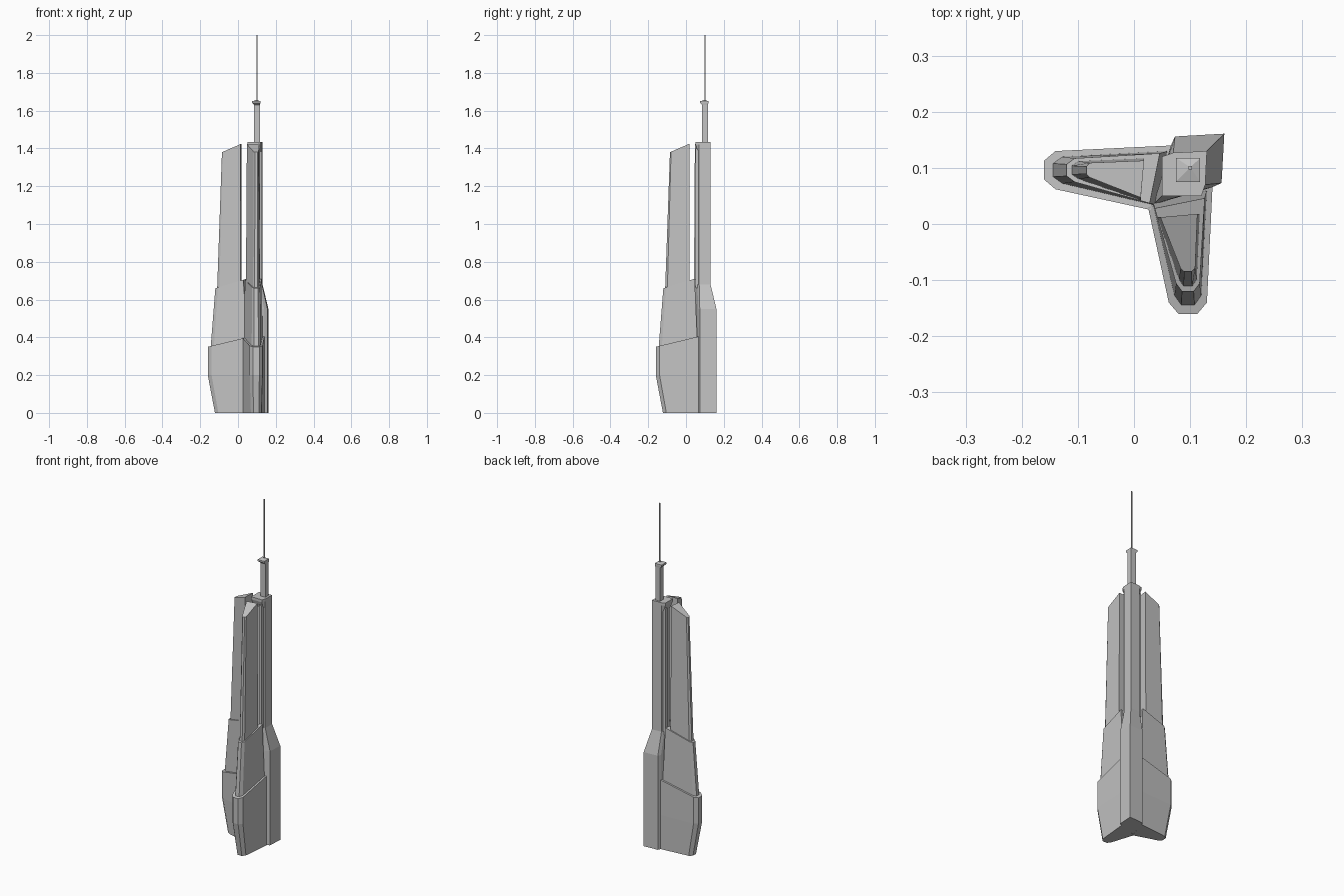
import bpy, bmesh

cube = bpy.data.objects.get("Cube")
if cube:
    bpy.data.objects.remove(cube, do_unlink=True)

grey = bpy.data.materials.new("concrete_grey")
grey.use_nodes = True
colour = (0.55, 0.55, 0.55, 1)
grey.diffuse_color = colour
grey.node_tree.nodes["Principled BSDF"].inputs["Base Color"].default_value = colour


def loft(name, rings, swap=False):
    """Skin a stack of matching rings; swap mirrors across the x = y diagonal."""
    bm = bmesh.new()
    rows = [[bm.verts.new((y, x, z) if swap else (x, y, z)) for x, y, z in r] for r in rings]
    n = len(rows[0])
    for a, b in zip(rows, rows[1:]):
        for i in range(n):
            j = (i + 1) % n
            bm.faces.new((a[i], a[j], b[j], b[i]))
    bm.faces.new(rows[0][::-1])
    bm.faces.new(rows[-1])
    bmesh.ops.recalc_face_normals(bm, faces=bm.faces)
    mesh = bpy.data.meshes.new(name)
    bm.to_mesh(mesh)
    bm.free()
    mesh.materials.append(grey)
    obj = bpy.data.objects.new(name, mesh)
    bpy.context.collection.objects.link(obj)


def wing_ring(tip, half, cut, inner_l, inner_r, z_tip, z_in):
    """Wedge plan with a chamfered nose; height rises evenly from nose to root."""
    c = 0.096
    plan = [inner_l, (c - half, tip + cut), (c - half * 0.5, tip),
            (c + half * 0.5, tip), (c + half, tip + cut), inner_r]
    root = max(inner_l[1], inner_r[1])
    return [(x, y, z_tip + (z_in - z_tip) * (y - tip) / (root - tip)) for x, y in plan]


def mirrored(half):
    """Complete a plan that is symmetric about the diagonal."""
    return half + [(y, x) for x, y in reversed(half) if x != y]


def at(plan, z):
    return [(x, y, z) for x, y in plan]


# Two stepped wings
for side, swap in (("front", False), ("right", True)):
    l, r = (0.025, 0.03), (0.14, 0.068)
    loft(side + "_wing_base", [
        wing_ring(-0.122, 0.028, 0.018, l, r, 0, 0),
        wing_ring(-0.16, 0.034, 0.02, l, r, 0.2, 0.2),
        wing_ring(-0.16, 0.034, 0.02, l, r, 0.35, 0.405)], swap)
    loft(side + "_wing_middle", [
        wing_ring(-0.146, 0.024, 0.017, (0.03, 0.05), (0.13, 0.06), 0.33, 0.38),
        wing_ring(-0.12, 0.021, 0.014, (0.037, 0.028), (0.126, 0.046), 0.66, 0.71)], swap)
    loft(side + "_wing_blade", [
        wing_ring(-0.111, 0.016, 0.012, (0.042, 0.012), (0.117, 0.018), 0.64, 0.68),
        wing_ring(-0.085, 0.013, 0.006, (0.047, 0.012), (0.113, 0.018), 1.38, 1.425)], swap)

# Corner tower: flared base, slim shaft, projecting inner lip at the top
base = mirrored([(0.035, 0.035), (0.138, 0.065), (0.156, 0.073), (0.161, 0.161)])
neck = mirrored([(0.05, 0.05), (0.115, 0.06), (0.127, 0.07), (0.13, 0.13)])
shaft = mirrored([(0.062, 0.062), (0.115, 0.066), (0.127, 0.07), (0.13, 0.13)])
ledge = mirrored([(0.05, 0.05), (0.12, 0.05), (0.127, 0.07), (0.13, 0.13)])
loft("tower_base", [at(base, 0), at(base, 0.55), at(neck, 0.68)])
loft("tower_shaft", [at(shaft, 0.66), at(shaft, 1.38), at(ledge, 1.42), at(ledge, 1.435)])

# Fins flanking the recessed inner face of the shaft
for side, swap in (("front", False), ("right", True)):
    fin = [(0.1, 0.05), (0.117, 0.05), (0.117, 0.08), (0.1, 0.08)]
    loft(side + "_shaft_fin", [at(fin, 0.66), at(fin, 1.4)], swap)

# Spire with overhanging cap and mast
spire = mirrored([(0.086, 0.086), (0.117, 0.086), (0.117, 0.117)])
cap = mirrored([(0.075, 0.075), (0.118, 0.075), (0.118, 0.118)])
mast = mirrored([(0.097, 0.097), (0.103, 0.097), (0.103, 0.103)])
loft("spire", [at(spire, 1.43), at(spire, 1.64)])
loft("spire_cap", [at(spire, 1.63), at(cap, 1.64), at(cap, 1.65), at(mast, 1.656)])
loft("mast", [at(mast, 1.65), at(mast, 2)])
